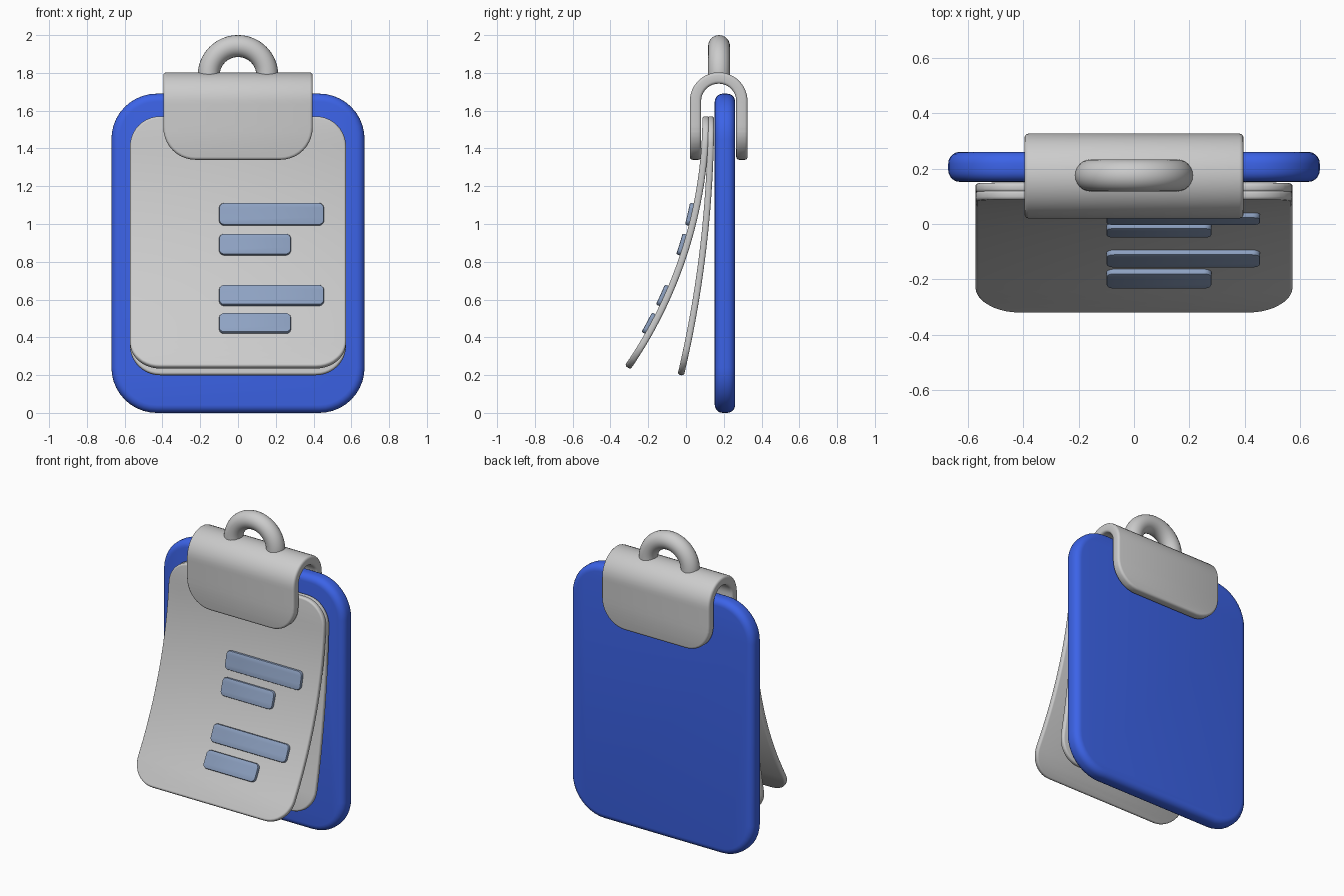
import bpy, bmesh
from math import sin, cos, asin, pi
from mathutils import Vector

if "Cube" in bpy.data.objects:
    bpy.data.objects.remove(bpy.data.objects["Cube"])


def material(name, color):
    m = bpy.data.materials.new(name)
    m.diffuse_color = color
    m.use_nodes = True
    m.node_tree.nodes["Principled BSDF"].inputs["Base Color"].default_value = m.diffuse_color
    return m


def finish(bm, name, mat=None):
    bmesh.ops.recalc_face_normals(bm, faces=bm.faces)
    me = bpy.data.meshes.new(name)
    bm.to_mesh(me)
    bm.free()
    ob = bpy.data.objects.new(name, me)
    bpy.context.collection.objects.link(ob)
    if mat:
        me.materials.append(mat)
    bpy.ops.object.select_all(action='DESELECT')
    ob.select_set(True)
    bpy.context.view_layer.objects.active = ob
    bpy.ops.object.shade_smooth_by_angle(angle=0.7)
    return ob


def plate(name, x0, x1, s0, s1, r, d0, d1, bevel, place, cuts=0, mat=None, segs=3):
    """Rounded plate over x and path length s, depth d; place(x, d, s) bends it."""
    bm = bmesh.new()
    n = 10
    pts = []
    for k, (cx, cs) in enumerate(((x1 - r, s1 - r), (x0 + r, s1 - r),
                                  (x0 + r, s0 + r), (x1 - r, s0 + r))):
        for i in range(n + 1):
            a = (k + i / n) * pi / 2
            pts.append((cx + r * cos(a), d0, cs + r * sin(a)))
    face = bm.faces.new([bm.verts.new(p) for p in pts])
    ext = bmesh.ops.extrude_face_region(bm, geom=[face], use_keep_orig=True)
    moved = [v for v in ext['geom'] if isinstance(v, bmesh.types.BMVert)]
    bmesh.ops.translate(bm, verts=moved, vec=(0, d1 - d0, 0))
    bmesh.ops.recalc_face_normals(bm, faces=bm.faces)
    rim = [e for e in bm.edges if abs(e.verts[0].co.y - e.verts[1].co.y) < 1e-6]
    bmesh.ops.bevel(bm, geom=rim, offset=bevel, segments=segs, profile=0.5,
                    affect='EDGES')
    for i in range(1, cuts):
        s = s0 + (s1 - s0) * i / cuts
        bmesh.ops.bisect_plane(bm, geom=bm.verts[:] + bm.edges[:] + bm.faces[:],
                               dist=1e-5, plane_co=(0, 0, s), plane_no=(0, 0, 1))
    for v in bm.verts:
        v.co = Vector(place(*v.co))
    return finish(bm, name, mat)


def hanging(y0, z0, R):
    """Circular arc that hangs from (y0, z0) and curls forward."""
    def place(x, d, s):
        a = s / R
        return (x, y0 - R * (1 - cos(a)) - d * cos(a), z0 - R * sin(a) + d * sin(a))
    return place


blue = material("board_blue", (0.045, 0.125, 0.8, 1))
pale = material("line_blue", (0.27, 0.36, 0.54, 1))

# Backing board
plate("board", -0.67, 0.67, 0, 1.69, 0.24, 0.152, 0.26, 0.042,
      lambda x, d, s: (x, d, s), mat=blue, segs=5)

# Two curling paper sheets
R1, R2, top = 2.342, 5.95, 1.57
front = hanging(0.105, top, R1)
plate("front_sheet", -0.572, 0.572, 0, 1.414, 0.16, -0.018, 0.018, 0.012, front, 28)
plate("rear_sheet", -0.572, 0.572, 0, 1.382, 0.16, -0.017, 0.017, 0.012,
      hanging(0.132, top, R2), 20)

# Printed lines raised on the front sheet
for i, (x1, za, zb) in enumerate(((0.455, 1.105, 0.987), (0.28, 0.94, 0.828),
                                  (0.455, 0.665, 0.558), (0.28, 0.514, 0.41))):
    sa, sb = (R1 * asin((top - z) / R1) for z in (za, zb))
    plate("text_line_%d" % (i + 1), -0.10, x1, sa, sb, 0.028, 0.012, 0.038, 0.007,
          front, 3, pale, 2)

# Clip: rounded plate folded over the board top
yc, r, leg, zc = 0.173, 0.123, 0.31, 1.65


def fold(x, d, s):
    if s < leg:
        return (x, yc - r - d, zc - leg + s)
    a = (s - leg) / r
    if a > pi:
        return (x, yc + r + d, zc - (s - leg - pi * r))
    return (x, yc - (r + d) * cos(a), zc + (r + d) * sin(a))


plate("clip", -0.395, 0.395, 0, 2 * leg + pi * r, 0.17, -0.03, 0.03, 0.015, fold, 48)

# Hanging loop: circle swept through a half turn, with short feet in the clip
bm = bmesh.new()
centre, major, minor = Vector((0, 0.175, 1.787)), 0.155, 0.058
n = 24
rings = []
for i in range(-1, 34):
    a = pi * min(max(i, 0), 32) / 32
    drop = 0.03 if i in (-1, 33) else 0
    ring = []
    for j in range(n):
        b = 2 * pi * j / n
        q = major + minor * cos(b)
        ring.append(bm.verts.new(centre + Vector((q * cos(a), minor * sin(b),
                                                  q * sin(a) - drop))))
    rings.append(ring)
for p, q in zip(rings, rings[1:]):
    for j in range(n):
        k = (j + 1) % n
        bm.faces.new((p[j], p[k], q[k], q[j]))
bm.faces.new(rings[0])
bm.faces.new(rings[-1])
finish(bm, "hanging_loop")
